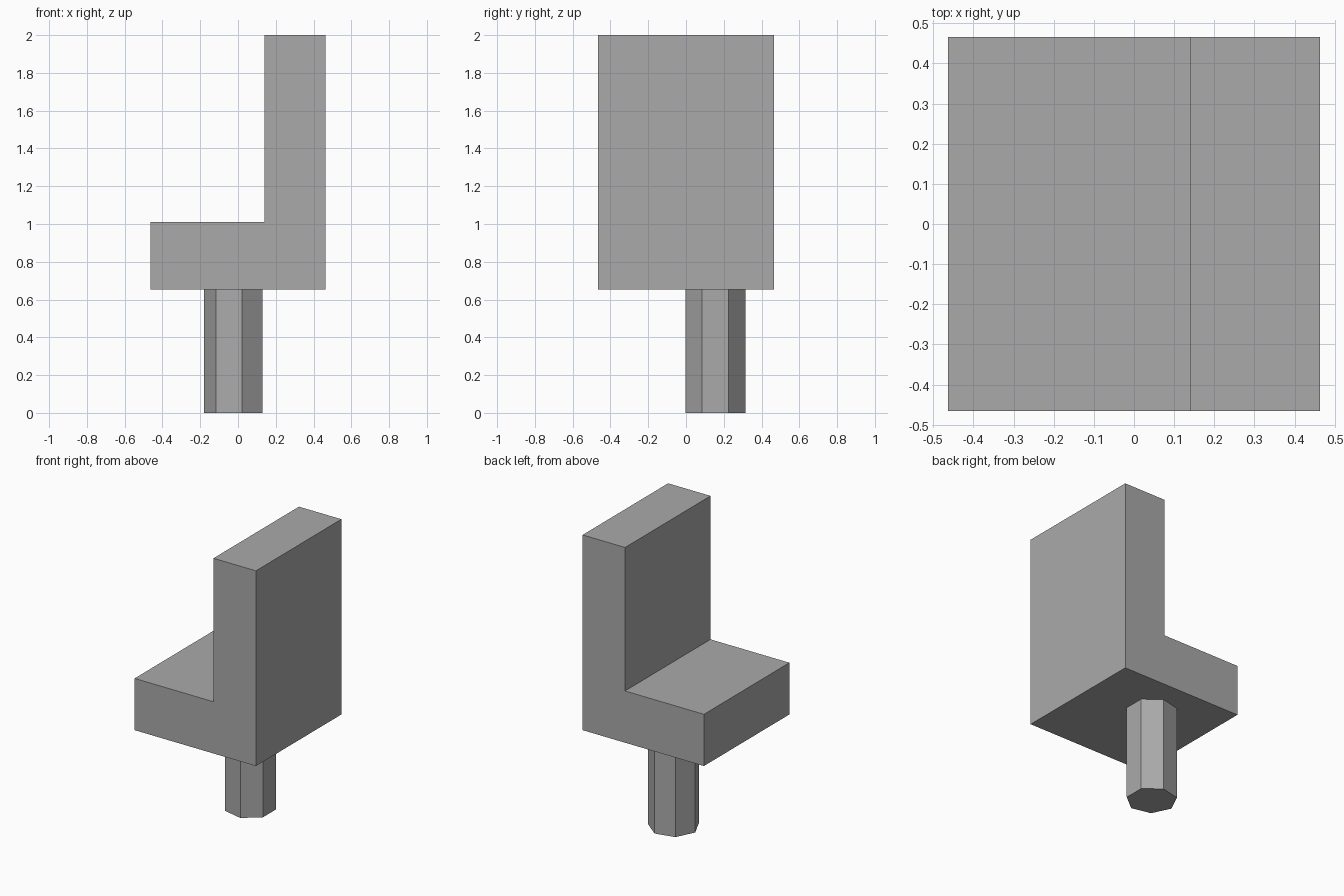
import bpy
import bmesh
from math import pi

cube = bpy.data.objects.get("Cube")
if cube:
    bpy.data.objects.remove(cube, do_unlink=True)

# Single plain grey
grey = bpy.data.materials.new("plain grey")
grey.use_nodes = True
colour = (0.4, 0.4, 0.4, 1)
grey.diffuse_color = colour
grey.node_tree.nodes["Principled BSDF"].inputs["Base Color"].default_value = colour


def add_object(name, bm):
    bmesh.ops.recalc_face_normals(bm, faces=bm.faces[:])
    mesh = bpy.data.meshes.new(name)
    bm.to_mesh(mesh)
    bm.free()
    mesh.materials.append(grey)
    obj = bpy.data.objects.new(name, mesh)
    bpy.context.collection.objects.link(obj)
    return obj


# L-shaped seat and backrest, one profile extruded front to back
half_x, half_y = 0.463, 0.466
seat_bottom, seat_top, back_front = 0.653, 1.01, 0.139
profile = [(-half_x, seat_bottom), (half_x, seat_bottom), (half_x, 2),
           (back_front, 2), (back_front, seat_top), (-half_x, seat_top)]
bm = bmesh.new()
face = bm.faces.new([bm.verts.new((x, -half_y, z)) for x, z in profile])
swept = bmesh.ops.extrude_face_region(bm, geom=[face])["geom"]
bmesh.ops.translate(bm, vec=(0, 2 * half_y, 0),
                    verts=[v for v in swept if isinstance(v, bmesh.types.BMVert)])
add_object("seat_and_backrest", bm)

# Seven-sided post, set off centre, with a corner towards -x
bm = bmesh.new()
bmesh.ops.create_cone(bm, cap_ends=True, segments=7, radius1=0.163,
                      radius2=0.163, depth=seat_bottom)
bm.verts.ensure_lookup_table()
corner = bm.verts[0].co
turn = pi - corner.to_2d().angle_signed((1, 0))
post = add_object("support_post", bm)
post.rotation_euler.z = turn
post.location = (-0.016, 0.155, seat_bottom / 2)
